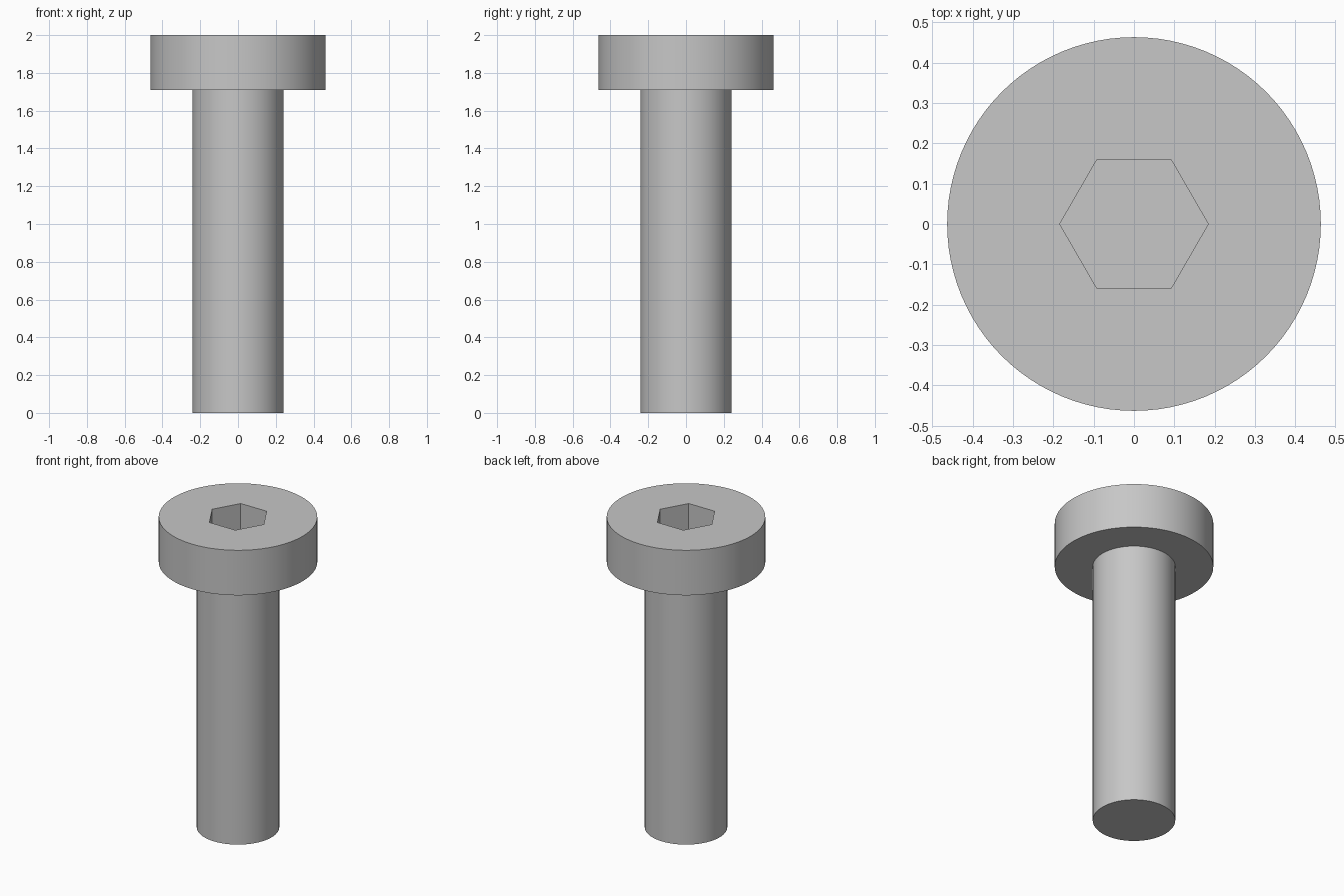
import bpy
import bmesh
import math

cube = bpy.data.objects.get("Cube")
if cube:
    bpy.data.objects.remove(cube, do_unlink=True)

SIDES = 96
SHAFT_R, HEAD_R, HEX_R = 0.241, 0.463, 0.184
HEAD_Z, TOP_Z, SOCKET_DEPTH = 1.71, 2.0, 0.2

steel = bpy.data.materials.new("grey_steel")
steel.use_nodes = True
color = (0.57, 0.57, 0.57, 1.0)
steel.diffuse_color = color
steel.node_tree.nodes["Principled BSDF"].inputs["Base Color"].default_value = color


def stack(name, rings, sides):
    """Closed solid through (radius, height) rings, capped at both ends."""
    bm = bmesh.new()
    loops = []
    for radius, z in rings:
        angles = [math.tau * i / sides for i in range(sides)]
        loops.append([bm.verts.new((radius * math.cos(a), radius * math.sin(a), z))
                      for a in angles])
    for low, high in zip(loops, loops[1:]):
        for i in range(sides):
            j = (i + 1) % sides
            bm.faces.new((low[i], low[j], high[j], high[i]))
    bm.faces.new(loops[0][::-1])
    bm.faces.new(loops[-1])
    bmesh.ops.recalc_face_normals(bm, faces=bm.faces)
    mesh = bpy.data.meshes.new(name)
    bm.to_mesh(mesh)
    bm.free()
    mesh.materials.append(steel)
    obj = bpy.data.objects.new(name, mesh)
    bpy.context.collection.objects.link(obj)
    return obj


# Shaft and low cylindrical head in one solid
bolt = stack("bolt_shaft_and_head",
             [(SHAFT_R, 0), (SHAFT_R, HEAD_Z), (HEAD_R, HEAD_Z), (HEAD_R, TOP_Z)], SIDES)

# Hexagonal drive socket, corners on the x axis
cutter = stack("socket_cutter",
               [(HEX_R, TOP_Z - SOCKET_DEPTH), (HEX_R, TOP_Z + 0.1)], 6)
cutter.hide_render = True

socket = bolt.modifiers.new("hex_socket", "BOOLEAN")
socket.operation = "DIFFERENCE"
socket.solver = "EXACT"
socket.object = cutter

for other in bpy.context.selected_objects:
    other.select_set(False)
bpy.context.view_layer.objects.active = bolt
bolt.select_set(True)
bpy.ops.object.modifier_apply(modifier=socket.name)
bpy.data.objects.remove(cutter, do_unlink=True)

# Round walls smooth, rims and socket crisp
bpy.ops.object.shade_smooth_by_angle(angle=math.radians(30))
